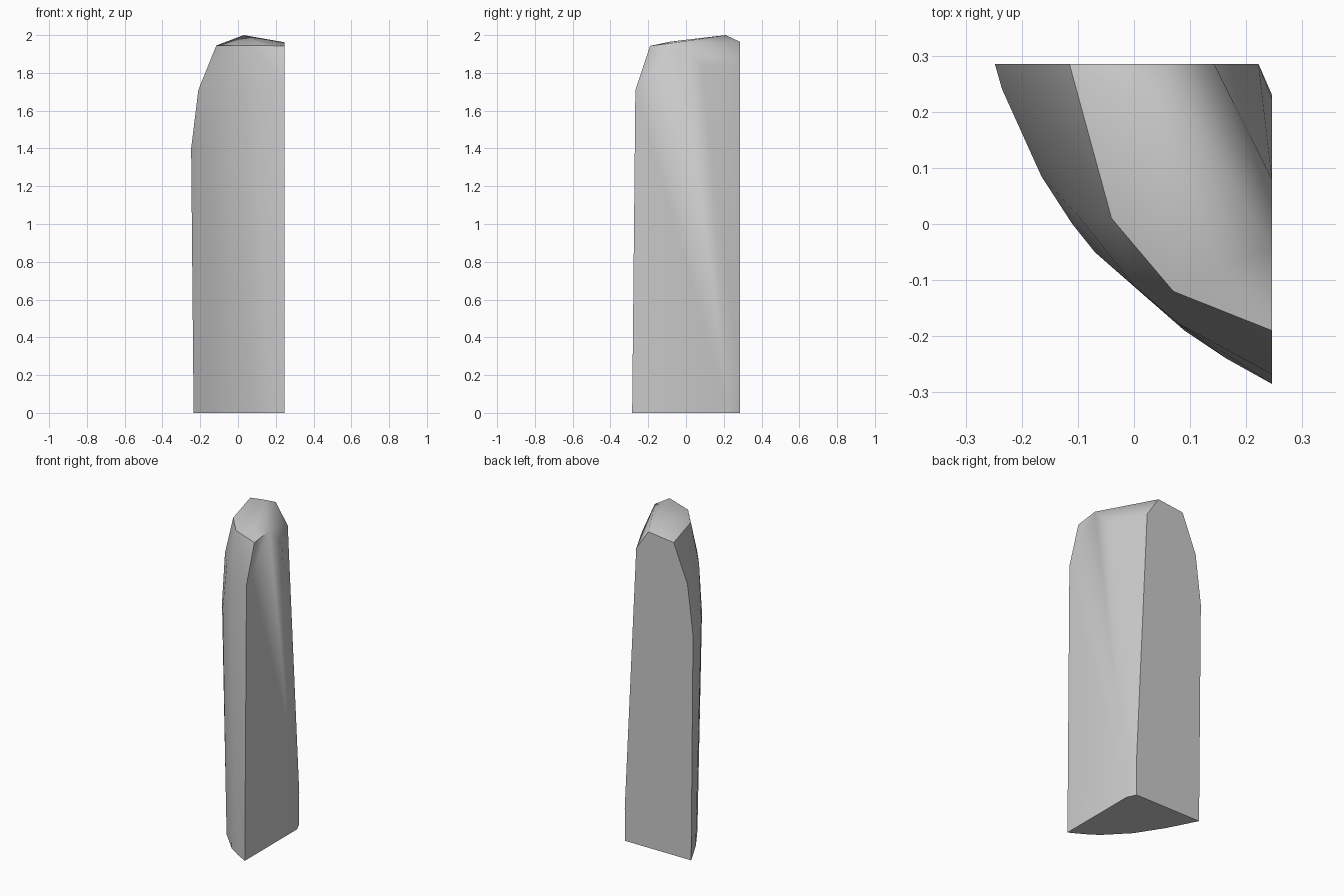
import bpy
import bmesh
import math

cube = bpy.data.objects.get("Cube")
if cube:
    bpy.data.objects.remove(cube, do_unlink=True)

BACK, SIDE = 0.285, 0.246

# Horizontal rings of the curved face, keyed by height
rings = {
    0.0: [(-0.235, BACK), (-0.145, 0.11), (-0.04, -0.055), (0.09, -0.19),
          (0.165, -0.24), (SIDE, -0.285)],
    1.4: [(-0.248, BACK), (-0.235, 0.24), (-0.165, 0.085), (-0.11, 0.0),
          (-0.07, -0.05)],
    1.71: [(-0.21, BACK), (-0.1, 0.015), (0.0, -0.11), (0.08, -0.178),
           (SIDE, -0.268)],
}
points = [(x, y, z) for z, ring in rings.items() for x, y in ring]

# Narrow bevelled corner that widens upward: height, x on back, y on side
for z, x, y in [(0.0, 0.22, 0.23), (0.2, 0.222, 0.222), (1.84, 0.143, 0.08)]:
    points += [(x, BACK, z), (SIDE, y, z)]

# Faceted crown
points += [(-0.115, BACK, 1.945), (0.06, BACK, 1.965), (0.03, 0.21, 2.0),
           (SIDE, -0.045, 1.962), (SIDE, -0.19, 1.943), (0.07, -0.12, 1.945),
           (-0.04, 0.01, 1.945), (0.125, -0.085, 1.965)]

# Wrap the rings and crown in one solid
bm = bmesh.new()
for p in points:
    bm.verts.new(p)
hull = bmesh.ops.convex_hull(bm, input=bm.verts[:])
loose = {g for g in hull["geom_interior"] + hull["geom_unused"]
         if isinstance(g, bmesh.types.BMVert)}
bmesh.ops.delete(bm, geom=list(loose), context="VERTS")
bmesh.ops.dissolve_limit(bm, angle_limit=math.radians(0.5),
                         verts=bm.verts[:], edges=bm.edges[:])
bmesh.ops.recalc_face_normals(bm, faces=bm.faces[:])
mesh = bpy.data.meshes.new("stone_pillar")
bm.to_mesh(mesh)
bm.free()

pillar = bpy.data.objects.new("stone_pillar", mesh)
bpy.context.collection.objects.link(pillar)

# Plain grey stone
grey = bpy.data.materials.new("stone grey")
grey.use_nodes = True
colour = (0.6, 0.6, 0.6, 1.0)
grey.diffuse_color = colour
for node in grey.node_tree.nodes:
    if node.type == "BSDF_PRINCIPLED":
        node.inputs["Base Color"].default_value = colour
mesh.materials.append(grey)

# Soft facets with crisp outer edges
bpy.ops.object.select_all(action="DESELECT")
pillar.select_set(True)
bpy.context.view_layer.objects.active = pillar
bpy.ops.object.shade_smooth_by_angle(angle=math.radians(40))
